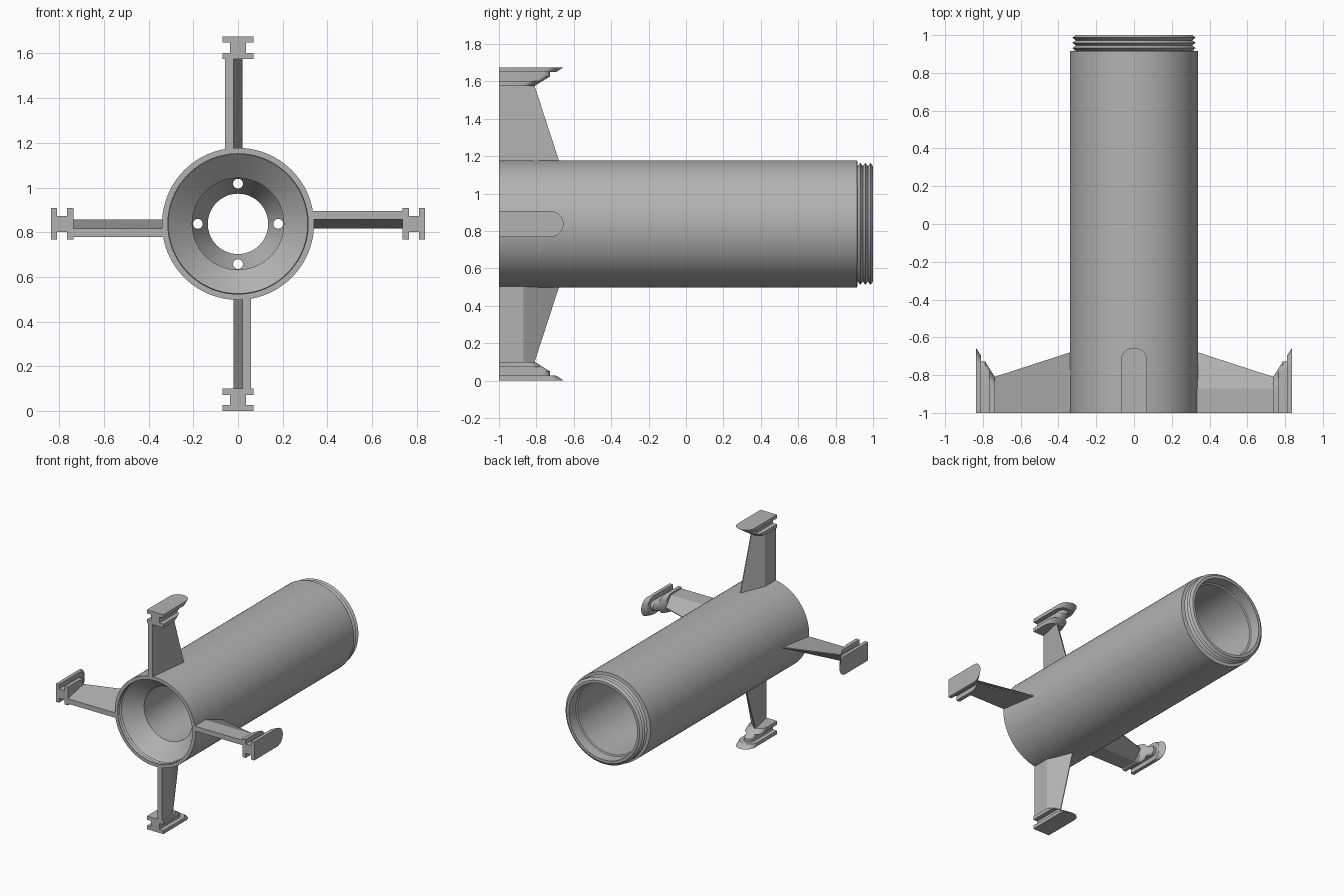
import bpy, bmesh
from math import pi, sin, cos, radians
from mathutils import Matrix, Vector

cube = bpy.data.objects.get("Cube")
if cube:
    bpy.data.objects.remove(cube, do_unlink=True)

AXIS_Z = 0.8375
SIDES = 96

grey = bpy.data.materials.new("plain_grey")
grey.use_nodes = True
grey.diffuse_color = (0.45, 0.45, 0.45, 1)
grey.node_tree.nodes["Principled BSDF"].inputs["Base Color"].default_value = grey.diffuse_color


def make_object(name, bm, turn=0):
    """Turn the part about the tube axis and lift it to the axis height."""
    bmesh.ops.recalc_face_normals(bm, faces=bm.faces)
    bm.transform(Matrix.Translation((0, 0, AXIS_Z)) @ Matrix.Rotation(turn, 4, 'Y'))
    mesh = bpy.data.meshes.new(name)
    bm.to_mesh(mesh)
    bm.free()
    mesh.materials.append(grey)
    obj = bpy.data.objects.new(name, mesh)
    bpy.context.collection.objects.link(obj)
    return obj


def smooth(obj):
    bpy.ops.object.select_all(action='DESELECT')
    obj.select_set(True)
    bpy.context.view_layer.objects.active = obj
    bpy.ops.object.shade_smooth_by_angle(angle=radians(25))


def loft(bm, rings, caps=True):
    """Join matching closed rings of points with quads."""
    loops = [[bm.verts.new(p) for p in ring] for ring in rings]
    pairs = list(zip(loops, loops[1:]))
    if caps:
        bm.faces.new(loops[0])
        bm.faces.new(loops[-1])
    else:
        pairs.append((loops[-1], loops[0]))
    for a, b in pairs:
        for i in range(len(a)):
            j = (i + 1) % len(a)
            bm.faces.new((a[i], a[j], b[j], b[i]))


def circle(y, r, sides=SIDES, cx=0, cz=0):
    return [Vector((cx + r * cos(2 * pi * i / sides), y, cz + r * sin(2 * pi * i / sides)))
            for i in range(sides)]


def thread(start, end, valley, crest, turns=3):
    """Zigzag profile of a screw thread."""
    step = (end - start) / (2 * turns)
    return [(start + step * k, crest if k % 2 else valley) for k in range(2 * turns + 1)]


# Tube: closed profile of (y, radius), outside then inside
profile = [(-1, 0.34), (0.915, 0.34)]
profile += thread(0.918, 1.0, 0.308, 0.326)
profile += [(1, 0.288), (0.92, 0.285), (0.915, 0.275)]
profile += [(-0.15, 0.275), (-0.15, 0.135), (-0.2, 0.135), (-0.35, 0.205), (-0.84, 0.205), (-0.935, 0.312)]
profile += thread(-0.93, -1.0, 0.314, 0.324)
bm = bmesh.new()
loft(bm, [circle(y, r) for y, r in profile], caps=False)
tube = make_object("threaded_tube", bm)

# Four small holes through the inner funnel
bm = bmesh.new()
for k in range(4):
    a = k * pi / 2
    loft(bm, [circle(y, 0.022, 24, 0.18 * cos(a), 0.18 * sin(a)) for y in (-0.45, 0)])
cutter = make_object("hole_cutter", bm)
cutter.hide_render = True
cut = tube.modifiers.new("holes", 'BOOLEAN')
cut.object = cutter
cut.operation = 'DIFFERENCE'
cut.solver = 'EXACT'
bpy.context.view_layer.objects.active = tube
tube.select_set(True)
bpy.ops.object.modifier_apply(modifier=cut.name)
bpy.data.objects.remove(cutter, do_unlink=True)
smooth(tube)


def fin_section(radius, back):
    """Lopsided wedge section: flat flank, blunt front, thin rear edge."""
    return [Vector(p) for p in ((-0.058, -1, radius), (-0.02, -1, radius),
                                (0.02, back, radius), (0.014, back, radius),
                                (-0.058, -0.87, radius))]


def shoe_outline(radius, half, end, round_end):
    """Square at the front, rounded or square at the rear."""
    pts = [Vector((-half, -1, radius)), Vector((half, -1, radius))]
    n = 16
    for i in range(n + 1):
        a = pi * i / n
        dy = half * sin(a) - half if round_end else 0
        pts.append(Vector((half * cos(a), end + dy, radius)))
    return pts


# Shoe layers: name, half width, rounded end, (radius, rear end) per ring
SHOE = (("inner_flange", 0.07, True, ((0.737, -0.81), (0.765, -0.765))),
        ("web", 0.036, True, ((0.765, -0.765), (0.788, -0.728), (0.812, -0.728))),
        ("outer_flange", 0.07, True, ((0.811, -0.695), (0.8375, -0.655))))

# Four fins with rail shoes around the tube
for k, side in enumerate(("top", "left", "bottom", "right")):
    turn = k * pi / 2
    bm = bmesh.new()
    loft(bm, [fin_section(0.328, -0.676), fin_section(0.74, -0.81)])
    make_object(side + "_fin", bm, turn)
    for part, half, rounded, rings in SHOE:
        bm = bmesh.new()
        loft(bm, [shoe_outline(r, half, end, rounded) for r, end in rings])
        smooth(make_object(side + "_shoe_" + part, bm, turn))
